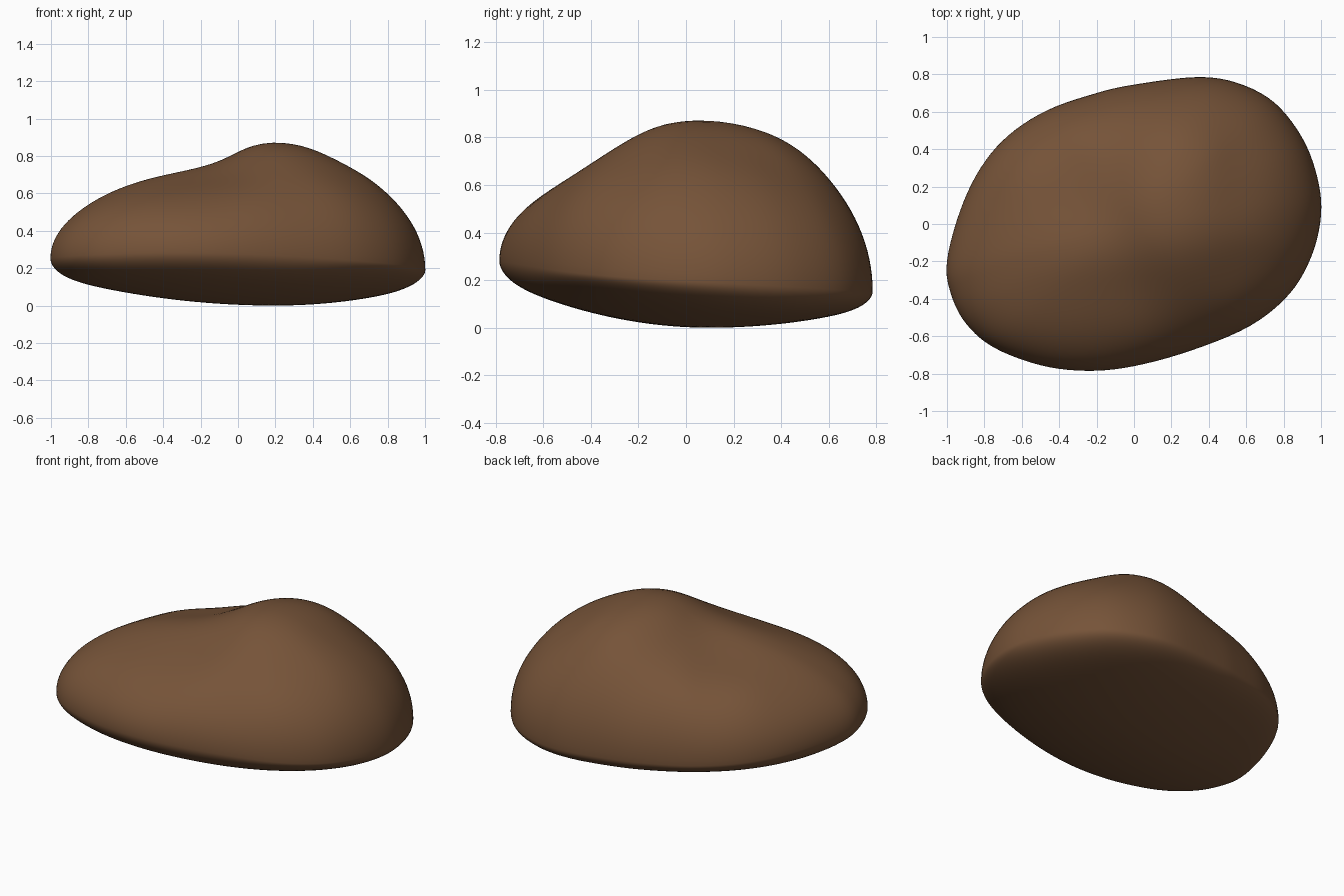
import bpy, bmesh, math
from mathutils import Vector

if "Cube" in bpy.data.objects:
    bpy.data.objects.remove(bpy.data.objects["Cube"])

# Footprint seen from above, counter-clockwise
OUTLINE = [(1, .05), (.98, .25), (.9, .46), (.75, .65), (.55, .755), (.33, .785),
           (0, .745), (-.2, .70), (-.46, .61), (-.67, .475), (-.82, .30), (-.93, .07),
           (-1, -.2), (-.98, -.37), (-.9, -.53), (-.75, -.66), (-.5, -.755), (-.25, -.785),
           (0, -.76), (.31, -.675), (.62, -.545), (.83, -.375), (.95, -.17)]

# Dome fullness at a few places: peak, front slope, left shoulder and rear dip
FULLNESS = [(.22, .05, .68), (1, 0, .59), (.7, .5, .61), (.3, .75, .63), (.2, .4, .69),
            (.2, .2, .68), (.25, -.15, .65), (.3, -.38, .53), (.6, .1, .62),
            (.6, -.4, .56), (0, -.42, .43), (-.25, -.75, .385),
            (.3, -.65, .45), (-.1, -.1, .54), (-.4, -.15, .50), (-.3, -.45, .42),
            (-.6, -.45, .43),
            (-1, -.2, .42), (-.65, -.1, .46), (-.35, .18, .43), (-.6, .35, .51),
            (-.2, .6, .57), (-.9, .1, .45), (-.12, .3, .54)]
STEPS, RINGS = 5, 32


def smooth_loop(pts):
    """Closed Catmull-Rom curve through the points."""
    out, n = [], len(pts)
    for i in range(n):
        a, b, c, d = (Vector(pts[(i + k) % n]) for k in (-1, 0, 1, 2))
        for j in range(STEPS):
            t = j / STEPS
            out.append(.5 * (2 * b + (c - a) * t + (2 * a - 5 * b + 4 * c - d) * t * t
                             + (3 * b - a - 3 * c + d) * t ** 3))
    return out


def rim(x, y):
    t, w = (y - x) * .707, min(0, x + y) * .707
    return .23 - .01 * x - .09 * y + .04 * t * abs(t) - .02 * w * w


def top(x, y, s):
    ws = [math.exp(-((x - a) ** 2 + (y - b) ** 2) / (2 * .17 ** 2)) for a, b, _ in FULLNESS]
    h = sum(w * p[2] for w, p in zip(ws, FULLNESS)) / sum(ws)
    return rim(x, y) + h * math.sqrt(max(0, 1 - s ** 2.5))


def bottom(x, y, s):
    u, v = x - .2, y - .1
    bowl = .005 + (.18 if u > 0 else .12) * u * u + (.2 if v > 0 else .28) * v * v - .11 * u * v
    bowl = min(bowl, rim(x, y) - .03)
    return bowl + (rim(x, y) - bowl) * (1 - math.sqrt(max(0, 1 - s ** 16)))


# Stone body: rings from the top centre over the rim to the bottom centre
loop = smooth_loop(OUTLINE)
n = len(loop)
bm = bmesh.new()
rings = []
for k in range(1, 2 * RINGS):
    s = math.sin(math.pi / 2 * k / RINGS)
    height = top if k <= RINGS else bottom
    rings.append([bm.verts.new((p.x * s, p.y * s, height(p.x * s, p.y * s, s))) for p in loop])
for r0, r1 in zip(rings, rings[1:]):
    for i in range(n):
        j = (i + 1) % n
        bm.faces.new((r0[i], r1[i], r1[j], r0[j]))
for ring, height in ((rings[0], top), (rings[-1], bottom)):
    pole = bm.verts.new((0, 0, height(0, 0, 0)))
    for i in range(n):
        bm.faces.new((pole, ring[i], ring[(i + 1) % n]))
bmesh.ops.recalc_face_normals(bm, faces=bm.faces)

# Stand on the ground
low = min(v.co.z for v in bm.verts)
for v in bm.verts:
    v.co.z -= low
for f in bm.faces:
    f.smooth = True

mesh = bpy.data.meshes.new("stone")
bm.to_mesh(mesh)
bm.free()
mat = bpy.data.materials.new("earth brown")
mat.diffuse_color = (.18, .087, .04, 1)
mat.use_nodes = True
mat.node_tree.nodes["Principled BSDF"].inputs["Base Color"].default_value = mat.diffuse_color
mesh.materials.append(mat)
stone = bpy.data.objects.new("stone", mesh)
bpy.context.collection.objects.link(stone)
